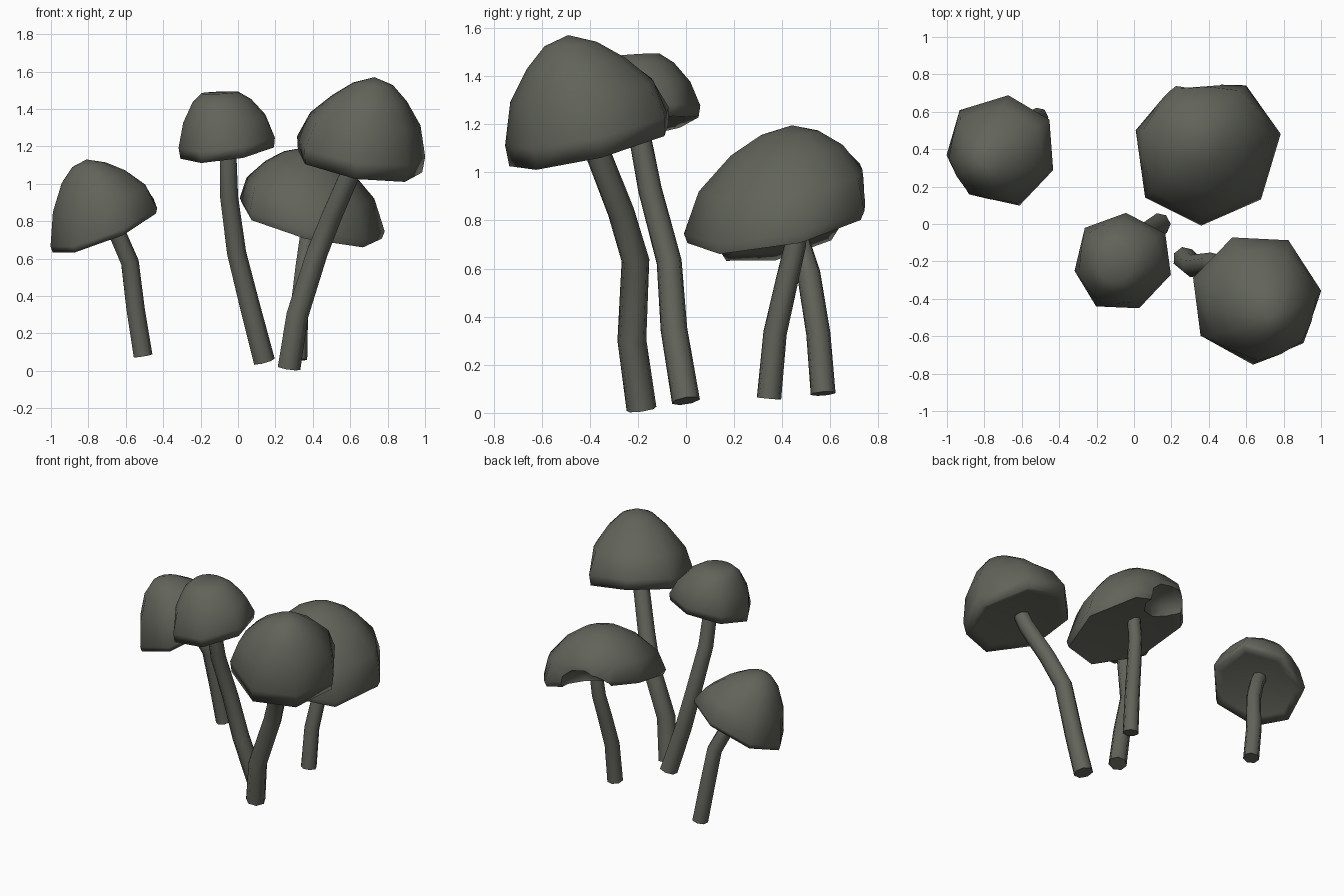
import bpy, bmesh, math
from mathutils import Vector

if "Cube" in bpy.data.objects:
    bpy.data.objects.remove(bpy.data.objects["Cube"])

mat = bpy.data.materials.new("dark_olive_grey")
mat.diffuse_color = (0.122, 0.128, 0.104, 1)
mat.use_nodes = True
mat.node_tree.nodes["Principled BSDF"].inputs["Base Color"].default_value = mat.diffuse_color


def smooth(ob, angle):
    bpy.ops.object.select_all(action='DESELECT')
    ob.select_set(True)
    bpy.context.view_layer.objects.active = ob
    bpy.ops.object.shade_smooth_by_angle(angle=math.radians(angle))


def finish(name, bm, angle):
    bmesh.ops.recalc_face_normals(bm, faces=bm.faces)
    me = bpy.data.meshes.new(name)
    bm.to_mesh(me)
    bm.free()
    me.materials.append(mat)
    ob = bpy.data.objects.new(name, me)
    bpy.context.collection.objects.link(ob)
    smooth(ob, angle)
    return ob


def bridge(bm, rings):
    for a, b in zip(rings, rings[1:]):
        n = len(a)
        for i in range(n):
            bm.faces.new((a[i], a[(i + 1) % n], b[(i + 1) % n], b[i]))


def fan(bm, ring, point):
    c = bm.verts.new(point)
    for i in range(len(ring)):
        bm.faces.new((ring[i], ring[(i + 1) % len(ring)], c))


# Bent seven-sided stem swept along a path
def stem(name, path, r0, r1, sides=7):
    pts = [Vector(p) for p in path]
    bm = bmesh.new()
    rings = []
    for k, p in enumerate(pts):
        d = (pts[min(k + 1, len(pts) - 1)] - pts[max(k - 1, 0)]).normalized()
        u = Vector((0, 1, 0)).cross(d).normalized()
        v = d.cross(u)
        r = r0 + (r1 - r0) * k / (len(pts) - 1)
        rings.append([bm.verts.new(p + r * (math.cos(t) * u + math.sin(t) * v))
                      for t in (2 * math.pi * i / sides for i in range(sides))])
    bridge(bm, rings)
    bm.faces.new(rings[0])
    bm.faces.new(rings[-1])
    return finish(name, bm, 65)


DOME = [(0.03, 0.8), (0, 0.97), (0.17, 1.0), (0.5, 0.86), (0.75, 0.58), (0.92, 0.31)]
FLAT = [(0.03, 0.8), (0, 0.97), (0.17, 1.0), (0.55, 0.85), (0.85, 0.6), (0.99, 0.38)]
BROAD = [(0.03, 0.8), (0, 0.96), (0.09, 1.0), (0.45, 0.88), (0.75, 0.59), (0.92, 0.31)]
LEAN = [(0.03, 0.8), (0, 0.97), (0.08, 1.0), (0.45, 0.86), (0.75, 0.58), (0.92, 0.31)]


# Tilted heptagonal cap: rim outline, rim height, rim slopes, apex and profile
def cap(name, rim, z0, slope, apex, profile=DOME, top=1.0):
    cx = sum(p[0] for p in rim) / len(rim)
    cy = sum(p[1] for p in rim) / len(rim)
    base, apex = Vector((cx, cy, z0)), Vector(apex)

    def centre(f):
        s = f ** 1.5
        return Vector((cx + (apex.x - cx) * s, cy + (apex.y - cy) * s,
                       z0 + (apex.z - z0) * f))
    bm = bmesh.new()
    rings = []
    for f, r in profile:
        push = 1 + 0.1 * min(1, max(0, f - 0.2) / 0.5)
        ring = []
        for i, p in enumerate(rim):
            q = rim[(i + 1) % len(rim)]
            a = Vector((p[0] - cx, p[1] - cy))
            b = Vector((q[0] - cx, q[1] - cy))
            for o in (a, (a + b) * 0.5 * push):
                o = o * r
                z = (o.x * slope[0] + o.y * slope[1]) * (1 - 0.7 * f)
                ring.append(bm.verts.new(centre(f) + Vector((o.x, o.y, z))))
        rings.append(ring)
    bridge(bm, rings)
    fan(bm, rings[0], base + Vector((0, 0, 0.03)))
    fan(bm, rings[-1], centre(top))
    return finish(name, bm, 120)


# Left mushroom
stem("left_stem", [(-0.51, 0.57, 0.08), (-0.55, 0.55, 0.33), (-0.58, 0.51, 0.58),
                   (-0.65, 0.46, 0.74), (-0.71, 0.43, 0.84)], 0.053, 0.047)
cap("left_cap", [(-0.43, 0.29), (-0.45, 0.56), (-0.67, 0.69), (-0.93, 0.61),
                 (-1.0, 0.37), (-0.88, 0.16), (-0.61, 0.1)],
    0.755, (0.41, 0.24), (-0.81, 0.32, 1.13), LEAN)

# Middle mushroom with a flattened crown
stem("middle_stem", [(0.138, 0.0, 0.05), (0.06, -0.05, 0.35), (-0.01, -0.07, 0.63),
                     (-0.05, -0.15, 0.93), (-0.055, -0.19, 1.14), (-0.055, -0.2, 1.24)],
     0.06, 0.044)
cap("middle_cap", [(0.2, -0.27), (0.17, -0.05), (-0.04, 0.06), (-0.26, -0.02),
                   (-0.315, -0.25), (-0.2, -0.44), (0.03, -0.45)],
    1.175, (0.13, 0.2), (-0.1, -0.21, 1.49), FLAT, 0.99)

# Tall right mushroom
stem("right_stem", [(0.27, -0.185, 0.015), (0.315, -0.225, 0.3), (0.42, -0.21, 0.63),
                    (0.5, -0.27, 0.83), (0.6, -0.36, 1.06), (0.63, -0.39, 1.16)],
     0.064, 0.052)
cap("right_cap", [(0.995, -0.35), (0.82, -0.08), (0.52, -0.065), (0.31, -0.28),
                  (0.35, -0.59), (0.63, -0.745), (0.9, -0.63)],
    1.105, (-0.16, 0.24), (0.73, -0.49, 1.57))

# Broad back mushroom
stem("back_stem", [(0.318, 0.345, 0.06), (0.325, 0.37, 0.33), (0.35, 0.42, 0.55),
                   (0.37, 0.455, 0.7), (0.39, 0.46, 0.87)], 0.052, 0.044)
back = cap("back_cap", [(0.785, 0.48), (0.6, 0.74), (0.22, 0.75), (0.01, 0.5),
                        (0.06, 0.14), (0.36, -0.01), (0.68, 0.13)],
           0.78, (-0.24, 0.21), (0.36, 0.44, 1.195), BROAD)

# Bite taken out of the back rim
bm = bmesh.new()
bmesh.ops.create_icosphere(bm, subdivisions=2, radius=0.17)
bmesh.ops.scale(bm, verts=bm.verts, vec=(1.1, 1.2, 0.85))
bmesh.ops.translate(bm, verts=bm.verts, vec=(0.29, 0.74, 0.85))
cutter = finish("bite_cutter", bm, 50)
cutter.hide_render = True
smooth(back, 120)
mod = back.modifiers.new("bite", 'BOOLEAN')
mod.operation = 'DIFFERENCE'
mod.solver = 'EXACT'
mod.object = cutter
bpy.ops.object.modifier_move_to_index(modifier="bite", index=0)
bpy.ops.object.modifier_apply(modifier="bite")
bpy.data.objects.remove(cutter)
smooth(back, 60)
